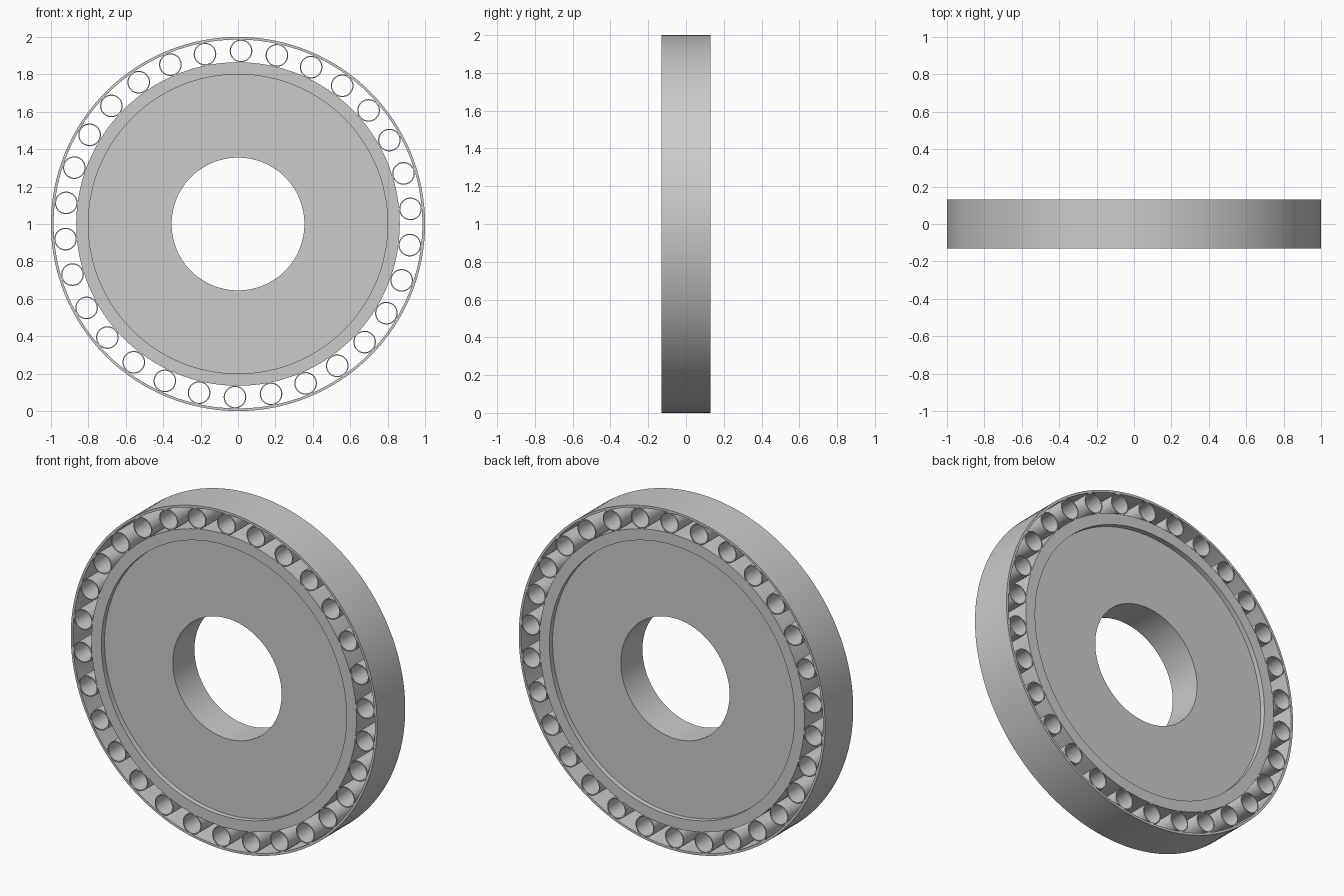
import bpy, bmesh
from math import cos, sin, pi, radians

cube = bpy.data.objects.get("Cube")
if cube:
    bpy.data.objects.remove(cube, do_unlink=True)

HALF = 0.131      # half of the wheel width
RECESS = 0.03     # depth of the side recess

steel = bpy.data.materials.new("plain grey")
steel.use_nodes = True
GREY = (0.6, 0.6, 0.6, 1)
steel.diffuse_color = GREY
steel.node_tree.nodes["Principled BSDF"].inputs["Base Color"].default_value = GREY


def revolve(bm, profile, segments, cx=0.0, cz=0.0):
    """Turn a closed (radius, y) profile around an axis parallel to y."""
    rings = []
    for i in range(segments):
        a = 2 * pi * i / segments
        rings.append([bm.verts.new((cx + r * sin(a), y, cz + r * cos(a))) for r, y in profile])
    n = len(profile)
    for i, ring in enumerate(rings):
        nxt = rings[(i + 1) % segments]
        for j in range(n):
            k = (j + 1) % n
            bm.faces.new((ring[j], ring[k], nxt[k], nxt[j]))


def finish(bm, name):
    bmesh.ops.recalc_face_normals(bm, faces=bm.faces)
    mesh = bpy.data.meshes.new(name)
    bm.to_mesh(mesh)
    bm.free()
    mesh.materials.append(steel)
    obj = bpy.data.objects.new(name, mesh)
    bpy.context.collection.objects.link(obj)
    bpy.ops.object.select_all(action="DESELECT")
    obj.select_set(True)
    bpy.context.view_layer.objects.active = obj
    bpy.ops.object.shade_smooth_by_angle(angle=radians(30))


def sleeve(inner, outer):
    return [(inner, -HALF), (outer, -HALF), (outer, HALF), (inner, HALF)]


# Hub disc with a bore and a shallow recess on both sides
side = [(0.355, HALF - RECESS), (0.80, HALF - RECESS), (0.80, HALF), (0.865, HALF)]
bm = bmesh.new()
revolve(bm, side + [(r, -y) for r, y in reversed(side)], 128, cz=1)
finish(bm, "hub_disc")

# Thin outer band
bm = bmesh.new()
revolve(bm, sleeve(0.986, 1.0), 128, cz=1)
finish(bm, "outer_band")

# Ring of open tubes between hub and band
bm = bmesh.new()
for i in range(30):
    a = radians(1 + 12 * i)
    revolve(bm, sleeve(0.0545, 0.0605), 40, 0.9255 * sin(a), 1 + 0.9255 * cos(a))
finish(bm, "spacer_tubes")
